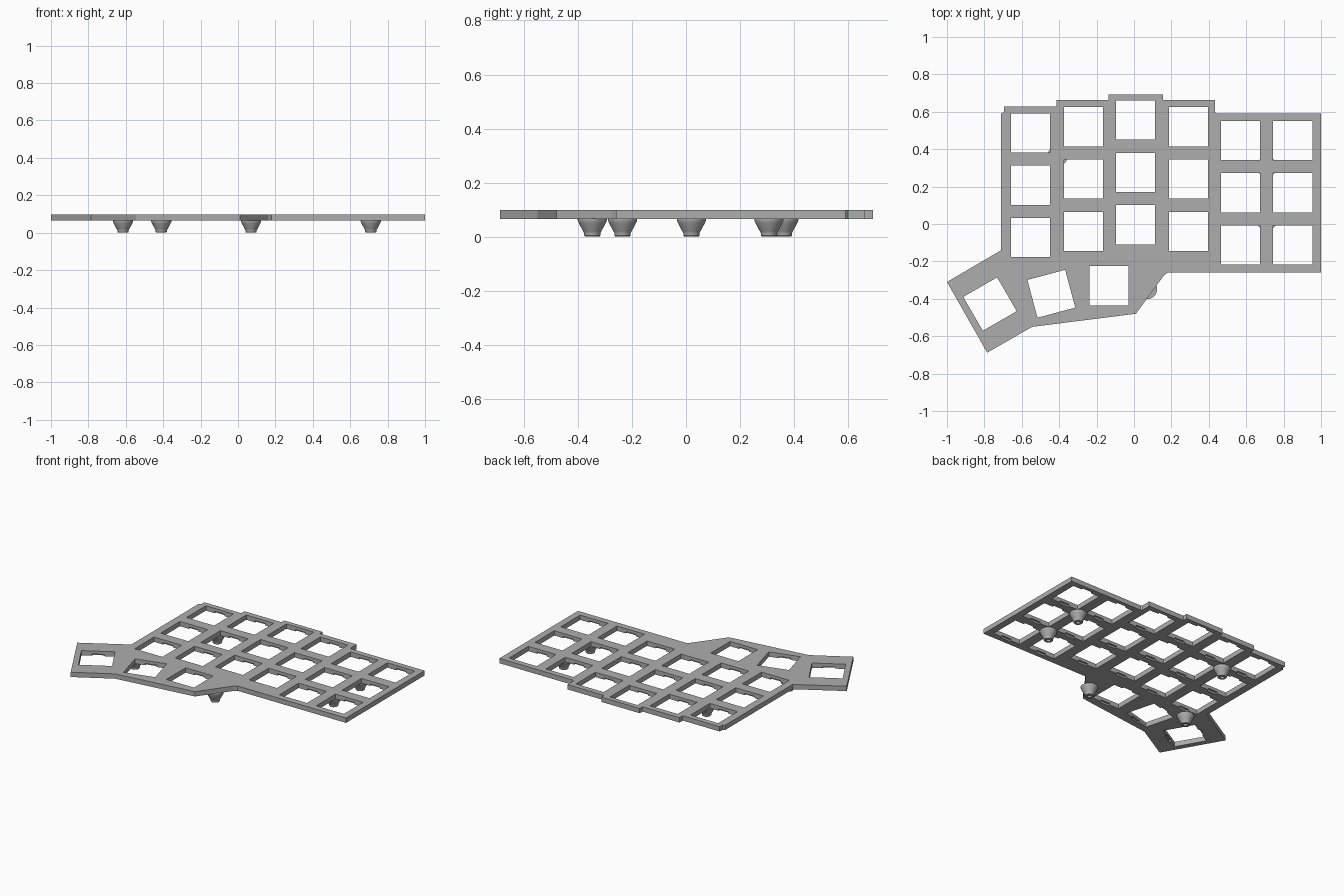
import bpy
import bmesh
from math import radians, cos, sin, pi
from mathutils import Matrix

cube = bpy.data.objects.get("Cube")
if cube:
    bpy.data.objects.remove(cube, do_unlink=True)

BOTTOM, TOP = 0.065, 0.098     # underside and top of the plate
HOLE, PITCH = 0.209, 0.28      # key opening size and row spacing

grey = bpy.data.materials.new("plain grey")
grey.use_nodes = True
colour = (0.42, 0.42, 0.42, 1)
grey.diffuse_color = colour
grey.node_tree.nodes["Principled BSDF"].inputs["Base Color"].default_value = colour


def add_object(name, bm):
    bmesh.ops.recalc_face_normals(bm, faces=bm.faces)
    mesh = bpy.data.meshes.new(name)
    bm.to_mesh(mesh)
    bm.free()
    mesh.materials.append(grey)
    obj = bpy.data.objects.new(name, mesh)
    bpy.context.collection.objects.link(obj)
    return obj


# Key positions: staggered columns given by x and top-row y, then three thumb keys
columns = [(-0.553, 0.487), (-0.27, 0.52), (0.009, 0.556),
           (0.291, 0.52), (0.57, 0.447), (0.849, 0.447)]
keys = [(x, y - row * PITCH, 0) for x, y in columns for row in range(3)]
keys += [(-0.134, -0.33, 0), (-0.442, -0.373, 15), (-0.77, -0.428, 30)]


def key_cutter(name, width, depth, low, high):
    """One box per key, all in a single cutter mesh."""
    bm = bmesh.new()
    for x, y, turn in keys:
        matrix = (Matrix.Translation((x, y, (low + high) / 2))
                  @ Matrix.Rotation(radians(turn), 4, 'Z')
                  @ Matrix.Diagonal((width, depth, high - low, 1)))
        bmesh.ops.create_cube(bm, size=1, matrix=matrix)
    obj = add_object(name, bm)
    obj.hide_render = True
    return obj


# Plate: extruded outline
outline = [(-1, -0.31), (-0.71, -0.14), (-0.71, 0.59), (-0.695, 0.6),
           (-0.695, 0.628), (-0.415, 0.628), (-0.415, 0.663), (-0.135, 0.663),
           (-0.135, 0.693), (0.155, 0.693), (0.155, 0.663), (0.433, 0.663),
           (0.433, 0.6), (0.443, 0.59), (1, 0.59), (1, -0.26),
           (0.18, -0.26), (0.16, -0.275), (0.01, -0.48), (-0.545, -0.55),
           (-0.785, -0.688)]
bm = bmesh.new()
base = bm.faces.new([bm.verts.new((x, y, BOTTOM)) for x, y in outline])
raised = bmesh.ops.extrude_face_region(bm, geom=[base], use_keep_orig=True)
bmesh.ops.translate(bm, vec=(0, 0, TOP - BOTTOM),
                    verts=[v for v in raised["geom"] if isinstance(v, bmesh.types.BMVert)])
plate = add_object("key_plate", bm)

# Square openings, with clip notches under two opposite edges
cutters = [key_cutter("opening_cutter", HOLE, HOLE, 0, 0.2),
           key_cutter("notch_cutter", 0.075, HOLE + 0.026, 0, BOTTOM + 0.012)]
for cutter in cutters:
    mod = plate.modifiers.new(cutter.name, 'BOOLEAN')
    mod.operation = 'DIFFERENCE'
    mod.solver = 'EXACT'
    mod.object = cutter
bpy.context.view_layer.update()
cut_mesh = bpy.data.meshes.new_from_object(
    plate.evaluated_get(bpy.context.evaluated_depsgraph_get()))
plate.modifiers.clear()
plate.data = cut_mesh
for cutter in cutters:
    bpy.data.objects.remove(cutter, do_unlink=True)

# Feet: turned flared posts with a blind recess in the tip
profile = [(0.013, 0.03), (0.013, 0), (0.027, 0), (0.03, 0.004), (0.03, 0.013),
           (0.034, 0.02), (0.05, 0.05), (0.054, 0.06), (0.054, BOTTOM + 0.001)]
SIDES = 32
feet = {"foot_outer_back": (0.71, 0.307), "foot_outer_front": (0.71, 0.02),
        "foot_inner_back": (-0.41, 0.362), "foot_thumb": (-0.615, -0.235),
        "foot_front": (0.07, -0.347)}
for name, (x, y) in feet.items():
    bm = bmesh.new()
    rings = [[bm.verts.new((r * cos(2 * pi * i / SIDES), r * sin(2 * pi * i / SIDES), z))
              for i in range(SIDES)] for r, z in profile]
    for a, b in zip(rings, rings[1:]):
        for i in range(SIDES):
            j = (i + 1) % SIDES
            bm.faces.new((a[i], a[j], b[j], b[i]))
    bm.faces.new(rings[0])
    bm.faces.new(rings[-1])
    foot = add_object(name, bm)
    foot.location = (x, y, 0)
    bpy.ops.object.select_all(action='DESELECT')
    foot.select_set(True)
    bpy.context.view_layer.objects.active = foot
    bpy.ops.object.shade_smooth_by_angle(angle=radians(35))
